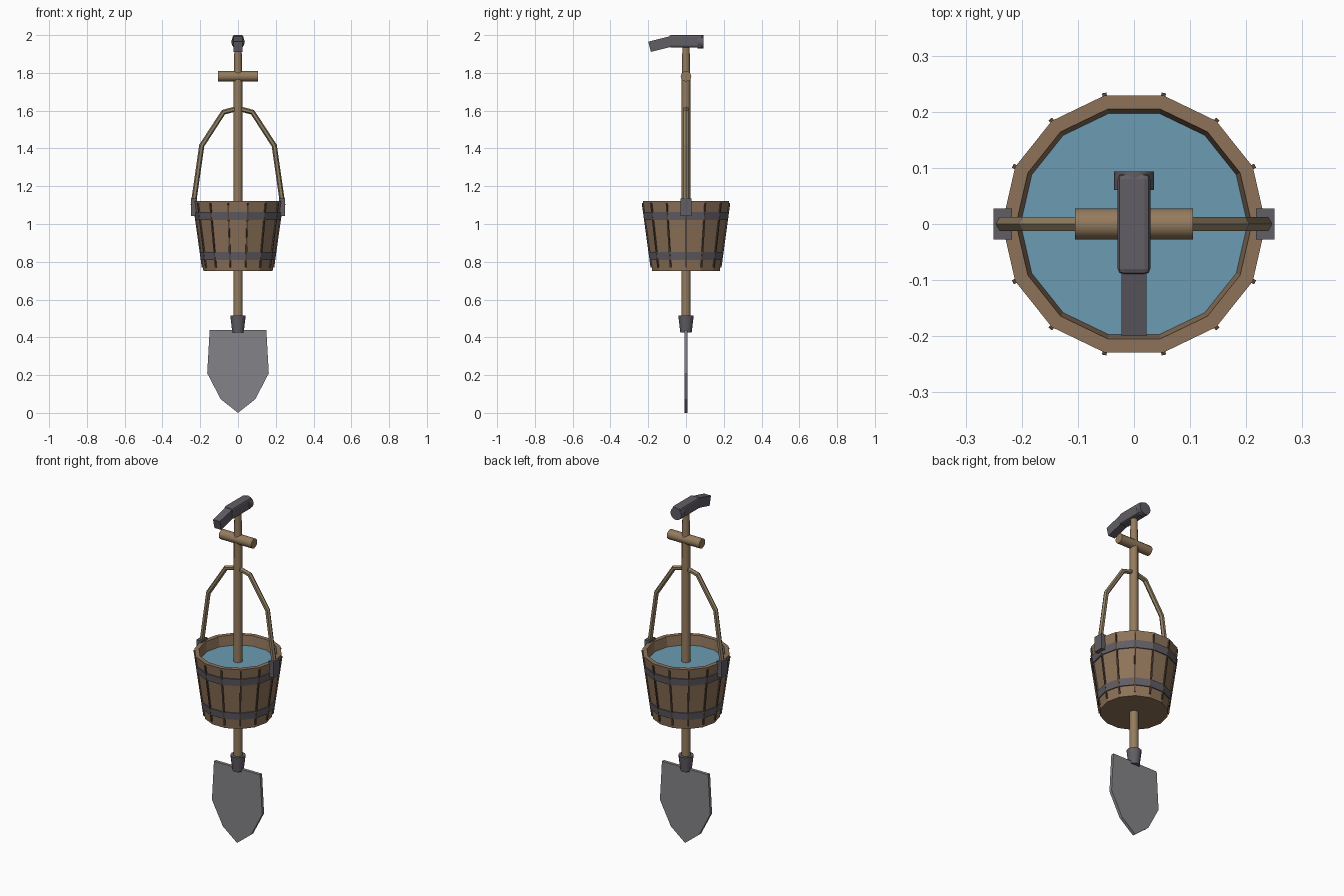
import bpy, bmesh, math
from mathutils import Vector

if "Cube" in bpy.data.objects:
    bpy.data.objects.remove(bpy.data.objects["Cube"])


def mat(name, col):
    m = bpy.data.materials.new(name)
    m.diffuse_color = (*col, 1)
    m.use_nodes = True
    m.node_tree.nodes["Principled BSDF"].inputs["Base Color"].default_value = m.diffuse_color
    return m


WOOD = mat("bucket_wood", (0.27, 0.17, 0.10))
POLE = mat("pole_wood", (0.30, 0.20, 0.11))
BAIL = mat("bail_wood", (0.29, 0.22, 0.13))
DARK = mat("seam_wood", (0.10, 0.06, 0.04))
IRON = mat("dark_iron", (0.12, 0.11, 0.13))
STEEL = mat("steel", (0.23, 0.23, 0.25))
WATER = mat("water", (0.15, 0.33, 0.45))


def finish(name, bm, material, smooth=False):
    bmesh.ops.remove_doubles(bm, verts=bm.verts, dist=1e-5)
    bmesh.ops.recalc_face_normals(bm, faces=bm.faces)
    me = bpy.data.meshes.new(name)
    bm.to_mesh(me)
    bm.free()
    ob = bpy.data.objects.new(name, me)
    bpy.context.collection.objects.link(ob)
    me.materials.append(material)
    if smooth:
        bpy.context.view_layer.objects.active = ob
        bpy.ops.object.select_all(action='DESELECT')
        ob.select_set(True)
        bpy.ops.object.shade_smooth_by_angle(angle=math.radians(40))
    return ob


def lathe(name, profile, sides, material, closed=False, smooth=False):
    """Revolve (radius, z) points around z."""
    bm = bmesh.new()
    vs = [bm.verts.new((r, 0, z)) for r, z in profile]
    pairs = list(zip(vs, vs[1:])) + ([(vs[-1], vs[0])] if closed else [])
    edges = [bm.edges.new(p) for p in pairs]
    bmesh.ops.spin(bm, geom=vs + edges, cent=(0, 0, 0), axis=(0, 0, 1),
                   angle=math.tau, steps=sides, use_duplicate=False)
    return finish(name, bm, material, smooth)


def rod(name, r0, r1, length, sides, material, loc, rot=(0, 0, 0), smooth=True):
    h = length / 2
    ob = lathe(name, [(0, -h), (r0, -h), (r1, h), (0, h)], sides, material, smooth=smooth)
    ob.location, ob.rotation_euler = loc, rot
    return ob


def box(name, size, loc, material, rot=(0, 0, 0), bevel=0):
    bm = bmesh.new()
    bmesh.ops.create_cube(bm, size=1)
    bmesh.ops.scale(bm, vec=size, verts=bm.verts)
    if bevel:
        bmesh.ops.bevel(bm, geom=bm.edges[:], offset=bevel, segments=2,
                        profile=0.5, affect='EDGES')
    ob = finish(name, bm, material)
    ob.location, ob.rotation_euler = loc, rot
    return ob


def extrude_outline(name, pts, depth, material):
    """Extrude an (x, z) outline along y."""
    bm = bmesh.new()
    f = bm.faces.new([bm.verts.new((x, -depth / 2, z)) for x, z in pts])
    ext = bmesh.ops.extrude_face_region(bm, geom=[f])
    bmesh.ops.translate(bm, vec=(0, depth, 0),
                        verts=[v for v in ext['geom'] if isinstance(v, bmesh.types.BMVert)])
    return finish(name, bm, material)


# Shovel blade and socket
half = [(0.15, 0.44), (0.163, 0.21), (0.092, 0.073)]
extrude_outline("shovel_blade", half + [(0, 0)] + [(-x, z) for x, z in half[::-1]], 0.018, STEEL)
rod("shovel_socket", 0.03, 0.041, 0.09, 12, IRON, (0, 0, 0.47))

# Pole, cross grip and hammer neck
rod("pole", 0.025, 0.023, 1.34, 12, POLE, (0, 0, 1.11))
rod("cross_grip", 0.028, 0.028, 0.21, 12, POLE, (0, 0, 1.782), (0, math.pi / 2, 0))
rod("hammer_neck", 0.022, 0.019, 0.2, 12, POLE, (0, 0, 1.86))

# Hammer head, face and bent peen
box("hammer_head", (0.058, 0.18, 0.065), (0, 0, 1.9675), IRON, bevel=0.01)
rod("hammer_face", 0.036, 0.036, 0.033, 12, IRON, (0, 0.077, 1.964), (math.pi / 2, 0, 0))
box("hammer_peen", (0.045, 0.13, 0.056), (0, -0.13, 1.954), IRON, (math.radians(14), 0, 0))

# Bucket shell
N, Z0, Z1, R0, R1 = 14, 0.75, 1.122, 0.183, 0.235


def radius(z):
    return R0 + (R1 - R0) * (z - Z0) / (Z1 - Z0)


lathe("bucket_shell", [(0, Z0), (R0, Z0), (R1, Z1), (0.21, Z1), (0.163, 0.78), (0, 0.78)], N, WOOD)
lathe("water", [(0, 1.065), (0.204, 1.065)], N, WATER)

# Iron hoops
for name, z in (("lower_hoop", 0.83), ("upper_hoop", 1.043)):
    a, b = z - 0.021, z + 0.021
    lathe(name, [(radius(a) - 0.004, a), (radius(a) + 0.006, a),
                 (radius(b) + 0.006, b), (radius(b) - 0.004, b)], N, IRON, closed=True)

# Stave seams on the corners
tilt = math.atan((R1 - R0) / (Z1 - Z0))
for i in range(N):
    a = math.tau * i / N
    r = radius(0.94) + 0.001
    box(f"stave_seam_{i}", (0.010, 0.008, 0.345),
        (r * math.cos(a), r * math.sin(a), 0.94), DARK, (0, tilt, a))

# Bail ears
for s, side in ((-1, "left"), (1, "right")):
    box(f"{side}_bail_ear", (0.033, 0.056, 0.092), (s * 0.2335, 0, 1.088), IRON)

# Bail handle swept along a bent path
right = [(0.237, 1.10), (0.192, 1.415), (0.077, 1.592), (0.0, 1.612)]
path = [Vector((x, 0, z)) for x, z in right + [(-x, z) for x, z in right[-2::-1]]]
bm, rings = bmesh.new(), []
for i, p in enumerate(path):
    t_in = (p - path[max(i - 1, 0)]).normalized()
    t_out = (path[min(i + 1, len(path) - 1)] - p).normalized()
    t = (t_in + t_out).normalized()
    side = Vector((-t.z, 0, t.x))
    rings.append([bm.verts.new(p + 0.014 * (side * math.cos(k * math.tau / 6)
                  + Vector((0, math.sin(k * math.tau / 6), 0)))) for k in range(6)])
for a, b in zip(rings, rings[1:]):
    for k in range(6):
        bm.faces.new((a[k], a[(k + 1) % 6], b[(k + 1) % 6], b[k]))
bm.faces.new(rings[0])
bm.faces.new(rings[-1])
finish("bail_handle", bm, BAIL)
